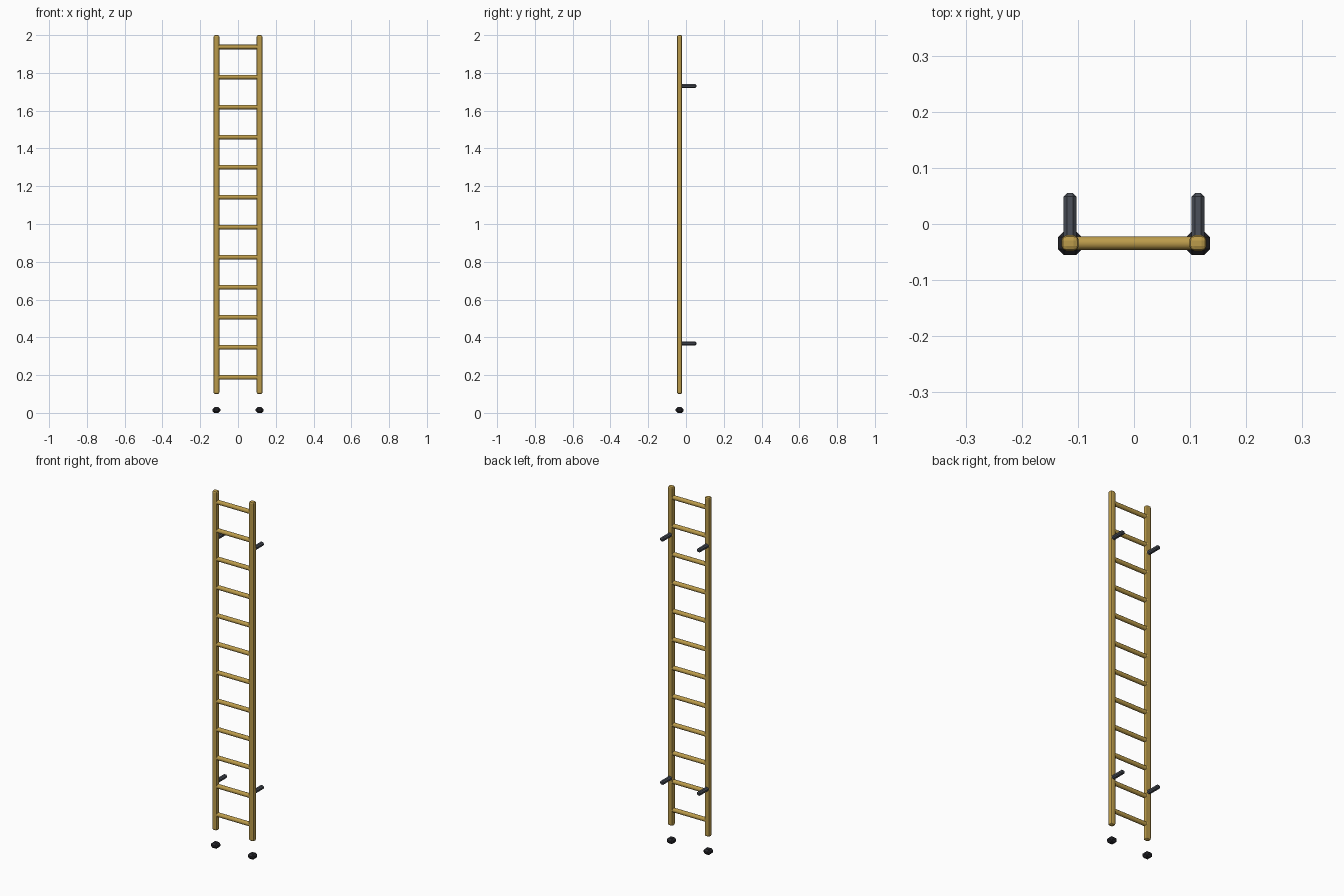
import bpy, math

if "Cube" in bpy.data.objects:
    bpy.data.objects.remove(bpy.data.objects["Cube"])

RAIL_X, RAIL_Y = 0.114, -0.034


def material(name, color):
    m = bpy.data.materials.new(name)
    m.diffuse_color = (*color, 1)
    m.use_nodes = True
    m.node_tree.nodes["Principled BSDF"].inputs["Base Color"].default_value = m.diffuse_color
    return m


brass = material("golden_paint", (0.5, 0.33, 0.07))
steel = material("dark_steel", (0.07, 0.08, 0.1))
rubber = material("black_rubber", (0.02, 0.02, 0.025))


def finish(obj, name, mat, bevel, segments):
    obj.name = name
    obj.data.materials.append(mat)
    mod = obj.modifiers.new("edges", 'BEVEL')
    mod.width, mod.segments = bevel, segments
    mod.limit_method, mod.angle_limit = 'ANGLE', math.radians(50)
    return obj


def box(name, center, size, mat, bevel, segments=1):
    bpy.ops.mesh.primitive_cube_add(size=1, location=center)
    obj = bpy.context.object
    obj.scale = size
    bpy.ops.object.transform_apply(location=False, rotation=False, scale=True)
    return finish(obj, name, mat, bevel, segments)


for side, x in (("left", -RAIL_X), ("right", RAIL_X)):
    # upright rail
    box(f"{side}_rail", (x, RAIL_Y, 1.05), (0.031, 0.028, 1.9), brass, 0.009, 2)
    # foot pad, separate from the rail
    box(f"{side}_foot", (x, RAIL_Y, 0.015), (0.042, 0.042, 0.03), rubber, 0.01)
    # wall standoffs
    for level, z in (("lower", 0.368), ("upper", 1.73)):
        box(f"{side}_{level}_standoff", (x, 0.0125, z), (0.023, 0.085, 0.021), steel, 0.006)

# rungs
for i in range(12):
    bpy.ops.mesh.primitive_cylinder_add(
        vertices=12, radius=0.012, depth=2 * RAIL_X,
        location=(0, RAIL_Y, 0.188 + i * 0.159), rotation=(0, math.pi / 2, 0))
    rung = bpy.context.object
    rung.name = f"rung_{i + 1}"
    rung.data.materials.append(brass)
    bpy.ops.object.shade_smooth_by_angle(angle=math.radians(40))
